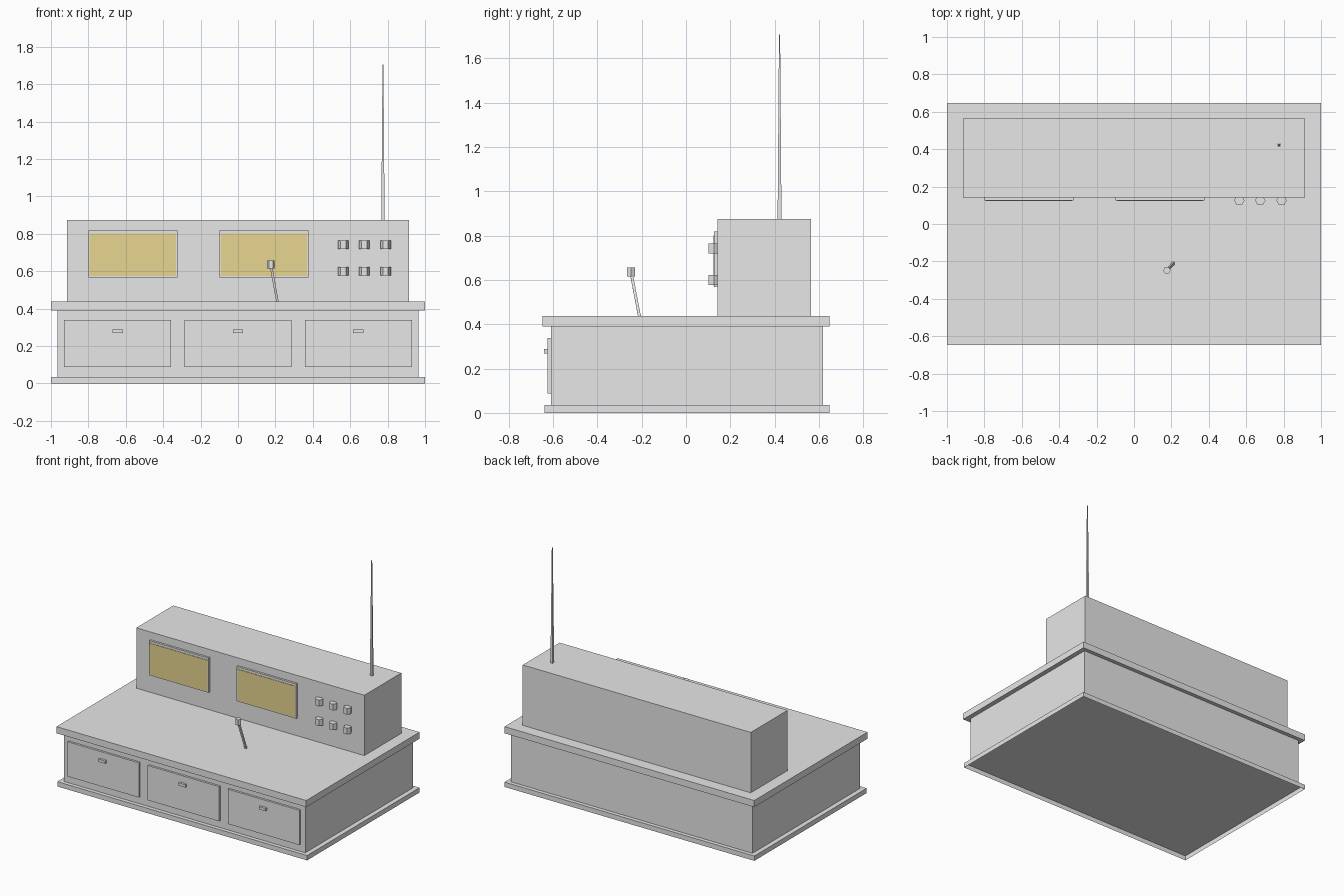
import bpy
import bmesh
from mathutils import Vector

if "Cube" in bpy.data.objects:
    bpy.data.objects.remove(bpy.data.objects["Cube"])


def material(name, rgb):
    m = bpy.data.materials.new(name)
    m.diffuse_color = (*rgb, 1)
    m.use_nodes = True
    m.node_tree.nodes["Principled BSDF"].inputs["Base Color"].default_value = m.diffuse_color
    return m


GREY = material("light grey", (0.8, 0.8, 0.8))
YELLOW = material("pale yellow", (0.8, 0.67, 0.28))


def box(name, x, y, z, mat=GREY, open_bottom=False):
    """Box from (min, max) ranges on each axis."""
    bpy.ops.mesh.primitive_cube_add(size=1)
    o = bpy.context.object
    o.name = name
    o.location = [(a + b) / 2 for a, b in (x, y, z)]
    o.scale = [b - a for a, b in (x, y, z)]
    o.data.materials.append(mat)
    if open_bottom:
        bm = bmesh.new()
        bm.from_mesh(o.data)
        low = [f for f in bm.faces if f.normal.z < -0.9]
        bmesh.ops.delete(bm, geom=low, context='FACES_ONLY')
        bm.to_mesh(o.data)
        bm.free()
    return o


def rod(name, start, end, r1, r2, sides=6, spin=(1, 0, 0)):
    """Straight or tapered rod between two points; spin is where its first corner points."""
    a, b = Vector(start), Vector(end)
    d = b - a
    bpy.ops.mesh.primitive_cone_add(vertices=sides, radius1=r1, radius2=r2,
                                    depth=d.length, location=(a + b) / 2)
    o = bpy.context.object
    o.name = name
    roll = Vector((0, 1, 0)).rotation_difference(Vector(spin))
    turn = Vector((0, 0, 1)).rotation_difference(d.normalized())
    o.rotation_mode = 'QUATERNION'
    o.rotation_quaternion = turn @ roll
    o.data.materials.append(GREY)
    return o


# Desk: plinth (open underneath), body and worktop
box("plinth", (-1, 1), (-0.638, 0.647), (0, 0.035), open_bottom=True)
box("desk_body", (-0.966, 0.966), (-0.61, 0.619), (0.035, 0.39))
box("worktop", (-1, 1), (-0.648, 0.648), (0.389, 0.437))

# Drawers with handles
for i, cx in enumerate((-0.643, 0.0, 0.643)):
    box(f"drawer_{i}", (cx - 0.286, cx + 0.286), (-0.625, -0.605), (0.087, 0.338))
    box(f"drawer_handle_{i}", (cx - 0.027, cx + 0.027), (-0.641, -0.62), (0.268, 0.288))

# Console cabinet
box("console", (-0.913, 0.913), (0.141, 0.563), (0.437, 0.874))

# Screens: frame with a thin coloured plate
for i, cx in enumerate((-0.562, 0.139)):
    box(f"screen_frame_{i}", (cx - 0.238, cx + 0.238), (0.126, 0.145), (0.567, 0.818))
    box(f"screen_{i}", (cx - 0.231, cx + 0.231), (0.123, 0.128), (0.574, 0.801), YELLOW)

# Control knobs
for row, z in enumerate((0.576, 0.719)):
    for col, x in enumerate((0.563, 0.675, 0.789)):
        rod(f"knob_{row}_{col}", (x, 0.126, z), (x, 0.126, z + 0.045), 0.028, 0.028)

# Square tapered antenna
rod("antenna", (0.775, 0.422, 0.872), (0.775, 0.422, 1.706), 0.0125, 0.0035,
    sides=4, spin=(1, 1, 0))

# Microphone on a leaning stalk
rod("microphone_stalk", (0.211, -0.21, 0.436), (0.176, -0.247, 0.63), 0.009, 0.009,
    sides=4, spin=(1, 1, 0))
rod("microphone_head", (0.176, -0.248, 0.615), (0.176, -0.248, 0.656), 0.02, 0.02)
